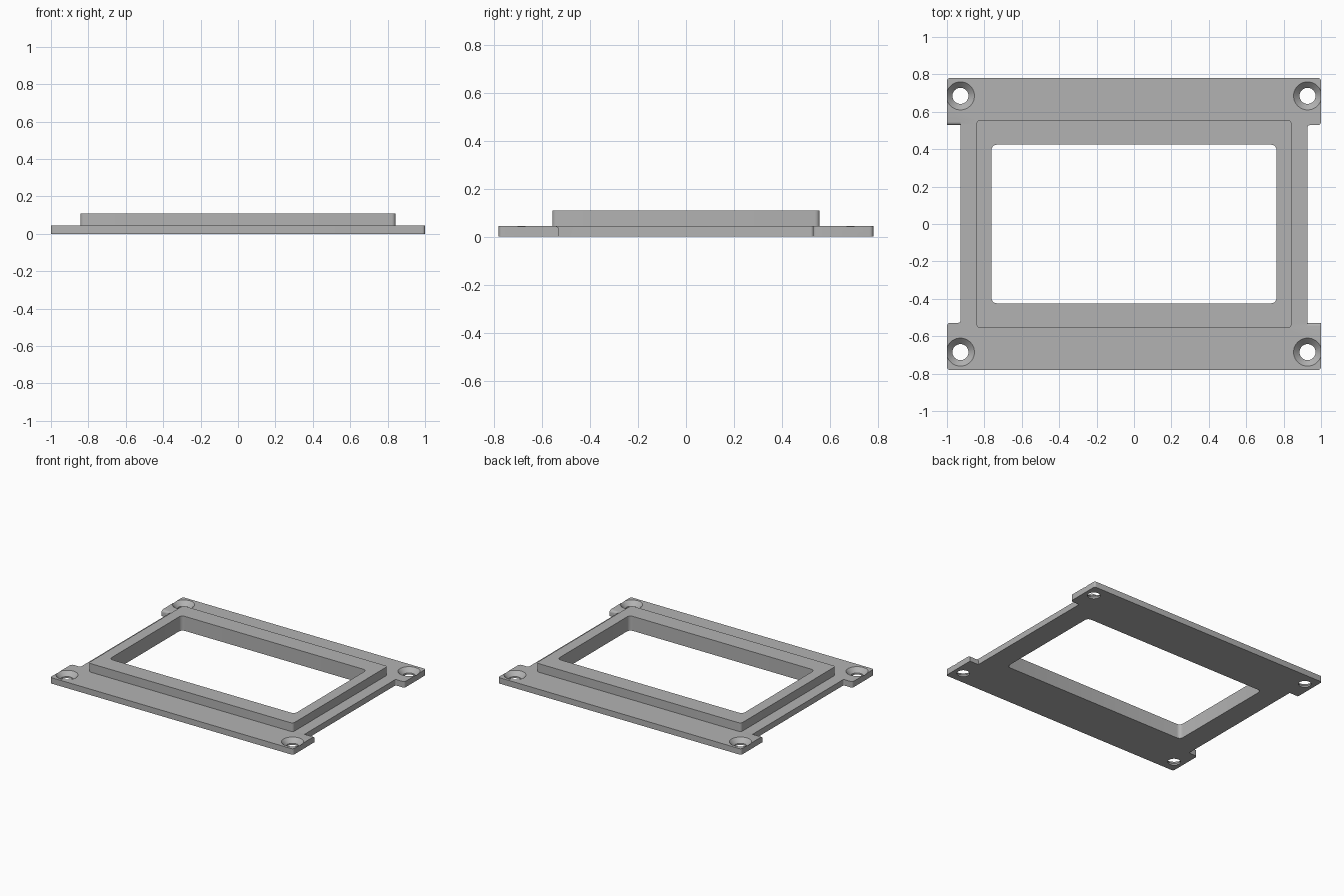
import bpy, bmesh, math
from mathutils import Vector

if "Cube" in bpy.data.objects:
    bpy.data.objects.remove(bpy.data.objects["Cube"])

grey = bpy.data.materials.new("plain grey")
grey.use_nodes = True
grey.diffuse_color = (0.45, 0.45, 0.45, 1)
grey.node_tree.nodes["Principled BSDF"].inputs["Base Color"].default_value = grey.diffuse_color

BASE, TOP, NOTCH, SIDE = 0.044, 0.108, 0.528, 0.927


def rounded(corners, steps=5):
    """Replace each (x, y, radius) right-angled corner with an arc."""
    pts = []
    for i, (x, y, r) in enumerate(corners):
        p = Vector((x, y))
        if not r:
            pts.append(p)
            continue
        a = (Vector(corners[i - 1][:2]) - p).normalized() * r
        b = (Vector(corners[(i + 1) % len(corners)][:2]) - p).normalized() * r
        for k in range(steps + 1):
            t = k / steps * math.pi / 2
            pts.append(p + a * (1 - math.sin(t)) + b * (1 - math.cos(t)))
    return pts


def rectangle(x, y, r):
    return rounded([(-x, -y, r), (x, -y, r), (x, y, r), (-x, y, r)])


def new_object(name, bm):
    bmesh.ops.recalc_face_normals(bm, faces=bm.faces)
    mesh = bpy.data.meshes.new(name)
    bm.to_mesh(mesh)
    bm.free()
    mesh.materials.append(grey)
    obj = bpy.data.objects.new(name, mesh)
    bpy.context.collection.objects.link(obj)
    return obj


def prism(name, pts, start, depth):
    """Extrude 3D points placed by start() along the depth vector."""
    bm = bmesh.new()
    face = bm.faces.new([bm.verts.new(start(p)) for p in pts])
    out = bmesh.ops.extrude_face_region(bm, geom=[face])["geom"]
    bmesh.ops.translate(bm, vec=depth, verts=[v for v in out if isinstance(v, bmesh.types.BMVert)])
    return new_object(name, bm)


def slab(name, pts, z0, z1):
    return prism(name, pts, lambda p: (p.x, p.y, z0), (0, 0, z1 - z0))


def lathe(name, profile, centre, sides=40):
    """Closed solid of revolution from (radius, z) pairs."""
    bm = bmesh.new()
    rings = [[bm.verts.new((centre[0] + r * math.cos(math.tau * k / sides),
                            centre[1] + r * math.sin(math.tau * k / sides), z))
              for k in range(sides)] for r, z in profile]
    for low, high in zip(rings, rings[1:]):
        for k in range(sides):
            n = (k + 1) % sides
            bm.faces.new((low[k], low[n], high[n], high[k]))
    bm.faces.new(rings[0])
    bm.faces.new(rings[-1])
    return new_object(name, bm)


def combine(target, other, operation):
    mod = target.modifiers.new(operation.lower(), 'BOOLEAN')
    mod.operation, mod.object, mod.solver = operation, other, 'EXACT'
    bpy.context.view_layer.objects.active = target
    bpy.ops.object.modifier_apply(modifier=mod.name)
    bpy.data.objects.remove(other)


# Base plate with side notches; the second half is the first turned by 180 degrees
half = [(-1, -0.78, 0.015), (1, -0.78, 0.015), (1, -NOTCH, 0),
        (SIDE, -NOTCH, 0), (SIDE, NOTCH, 0.012), (1, NOTCH, 0.018)]
outline = rounded(half + [(-x, -y, r) for x, y, r in half])
frame = slab("bezel_frame", outline, 0, BASE)

# Raised rim and window opening
combine(frame, slab("raised_rim", rectangle(0.842, 0.557, 0.02), BASE / 2, TOP), 'UNION')
combine(frame, slab("window_cutter", rectangle(0.762, 0.424, 0.028), -0.1, 0.3), 'DIFFERENCE')

# Countersunk screw holes
for sx in (-1, 1):
    for sy in (-1, 1):
        hole = lathe("screw_hole_cutter",
                     [(0.043, -0.05), (0.043, BASE - 0.032), (0.075, BASE), (0.075, 0.09)],
                     (sx * 0.928, sy * 0.685))
        combine(frame, hole, 'DIFFERENCE')

# Rounded upper edge on two opposite notch walls
R = 0.018
arc = [Vector((NOTCH + R * (1 - math.cos(t)), BASE - R * (1 - math.sin(t))))
       for t in [k / 6 * math.pi / 2 for k in range(7)]]
section = arc + [Vector((NOTCH + R, BASE + 0.01)), Vector((NOTCH - 0.01, BASE + 0.01)),
                 Vector((NOTCH - 0.01, BASE - R))]
for s in (-1, 1):
    cutter = prism("edge_cutter", section,
                   lambda p: (s * SIDE, -s * p.x, p.y), (s * 0.1, 0, 0))
    combine(frame, cutter, 'DIFFERENCE')

# Smooth the arcs and keep the edges crisp
bpy.ops.object.select_all(action='DESELECT')
frame.select_set(True)
bpy.context.view_layer.objects.active = frame
bpy.ops.object.shade_smooth_by_angle(angle=math.radians(30))
